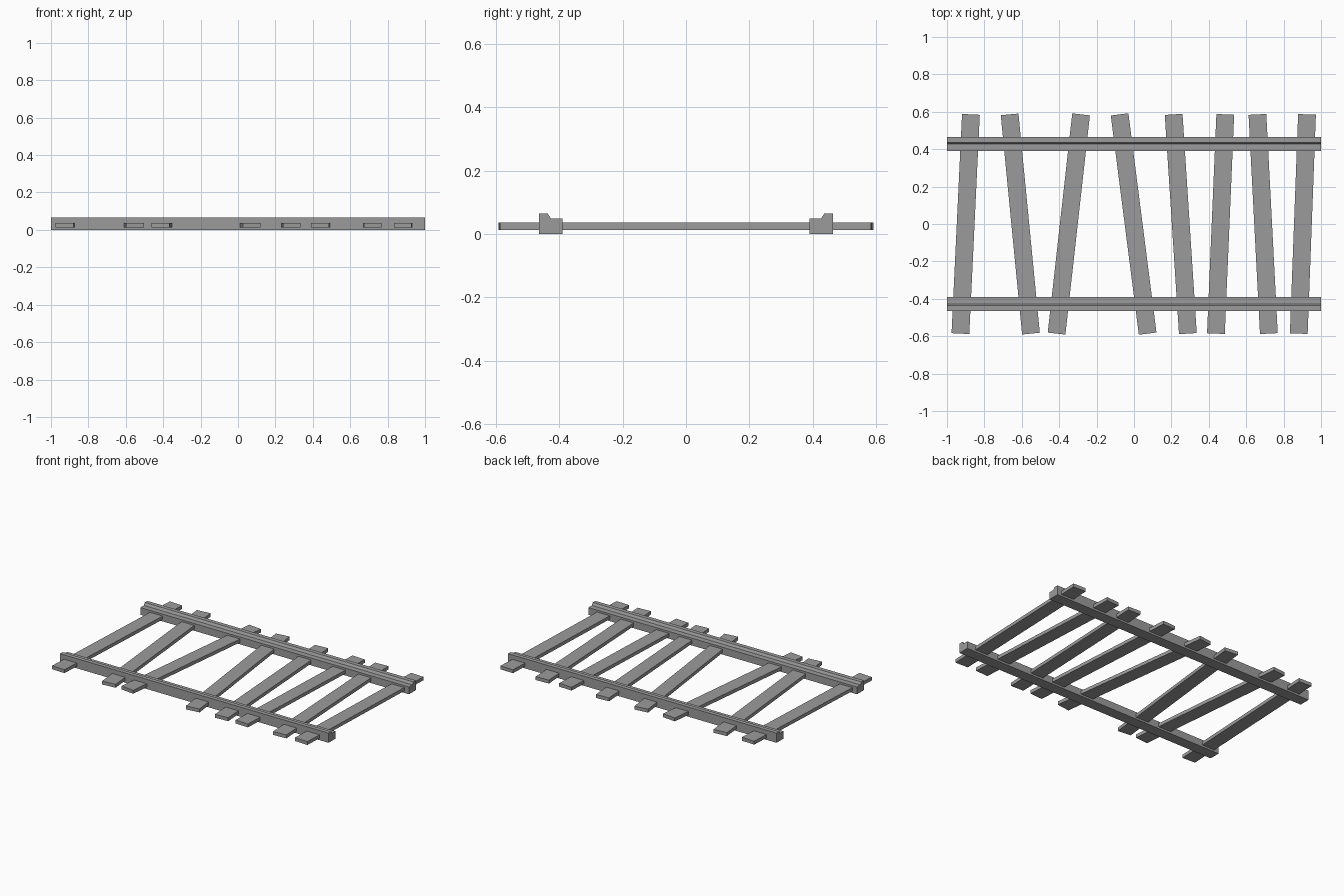
import bpy, bmesh, math
from mathutils import Matrix, Vector

cube = bpy.data.objects.get("Cube")
if cube:
    bpy.data.objects.remove(cube, do_unlink=True)

# Single flat grey
grey = bpy.data.materials.new("plain grey")
grey.use_nodes = True
colour = (0.33, 0.33, 0.33, 1)
grey.diffuse_color = colour
grey.node_tree.nodes["Principled BSDF"].inputs["Base Color"].default_value = colour


def finish(name, bm):
    bmesh.ops.recalc_face_normals(bm, faces=bm.faces[:])
    mesh = bpy.data.meshes.new(name)
    bm.to_mesh(mesh)
    bm.free()
    mesh.materials.append(grey)
    obj = bpy.data.objects.new(name, mesh)
    bpy.context.collection.objects.link(obj)
    return obj


# Rail cross-section: distance from the middle, height (raised lip outside)
RAIL = [(0.39, 0), (0.465, 0), (0.465, 0.065), (0.437, 0.065),
        (0.427, 0.049), (0.39, 0.049)]


def rail(name, side):
    bm = bmesh.new()
    face = bm.faces.new([bm.verts.new((-1, side * y, z)) for y, z in RAIL])
    grown = bmesh.ops.extrude_face_region(bm, geom=[face], use_keep_orig=True)
    verts = [v for v in grown["geom"] if isinstance(v, bmesh.types.BMVert)]
    bmesh.ops.translate(bm, verts=verts, vec=(2, 0, 0))
    finish(name, bm)


def slat(name, front_x, back_x):
    a, b = Vector((front_x, -0.586)), Vector((back_x, 0.586))
    angle = math.atan2(a.x - b.x, b.y - a.y)
    bm = bmesh.new()
    bmesh.ops.create_cube(bm, size=1)
    bmesh.ops.scale(bm, verts=bm.verts[:], vec=(0.095, (b - a).length, 0.023))
    obj = finish(name, bm)
    obj.matrix_world = (Matrix.Translation(((a.x + b.x) / 2, 0, 0.0245))
                        @ Matrix.Rotation(angle, 4, "Z"))


rail("front_rail", -1)
rail("back_rail", 1)

# Crooked slats: x at the front end, x at the back end
SLATS = [(-0.928, -0.872), (-0.551, -0.665), (-0.414, -0.283), (0.073, -0.077),
         (0.288, 0.212), (0.438, 0.488), (0.721, 0.66), (0.881, 0.925)]
for i, (front_x, back_x) in enumerate(SLATS):
    slat(f"slat_{i + 1}", front_x, back_x)
